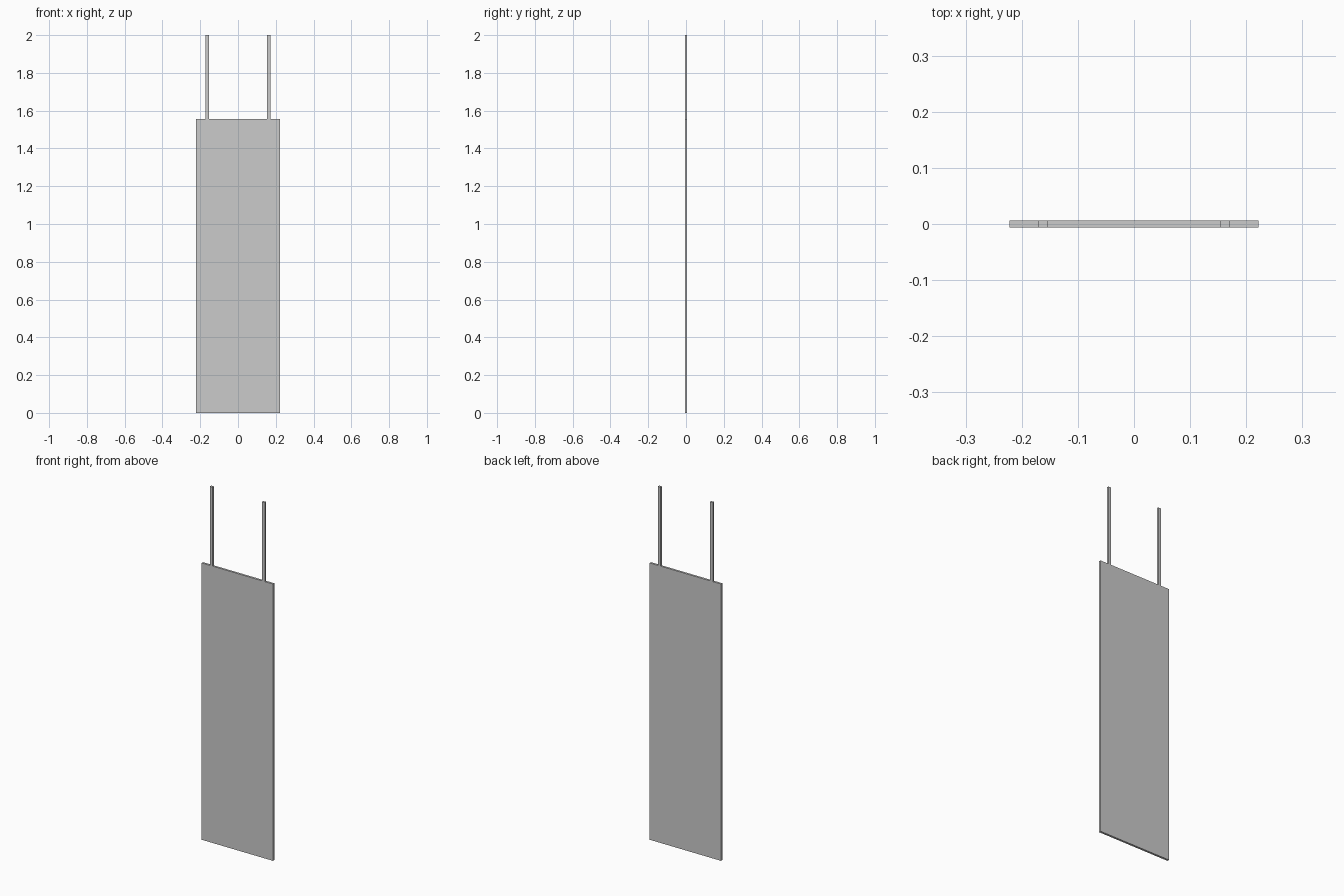
import bpy

if "Cube" in bpy.data.objects:
    bpy.data.objects.remove(bpy.data.objects["Cube"])

THICK = 0.012
PANEL_TOP = 1.556


def box(name, x0, x1, z0, z1):
    """Flat-shaded box centred on y = 0, with its scale applied."""
    bpy.ops.mesh.primitive_cube_add(size=1, location=((x0 + x1) / 2, 0, (z0 + z1) / 2))
    ob = bpy.context.object
    ob.name = name
    ob.scale = (x1 - x0, THICK, z1 - z0)
    bpy.ops.object.transform_apply(location=False, rotation=False, scale=True)
    return ob


# Hanging panel
box("panel", -0.222, 0.222, 0, PANEL_TOP)

# Two suspension straps rising from the top edge
for side, x in (("left", -0.162), ("right", 0.162)):
    box(side + "_strap", x - 0.009, x + 0.009, PANEL_TOP, 2.0)
